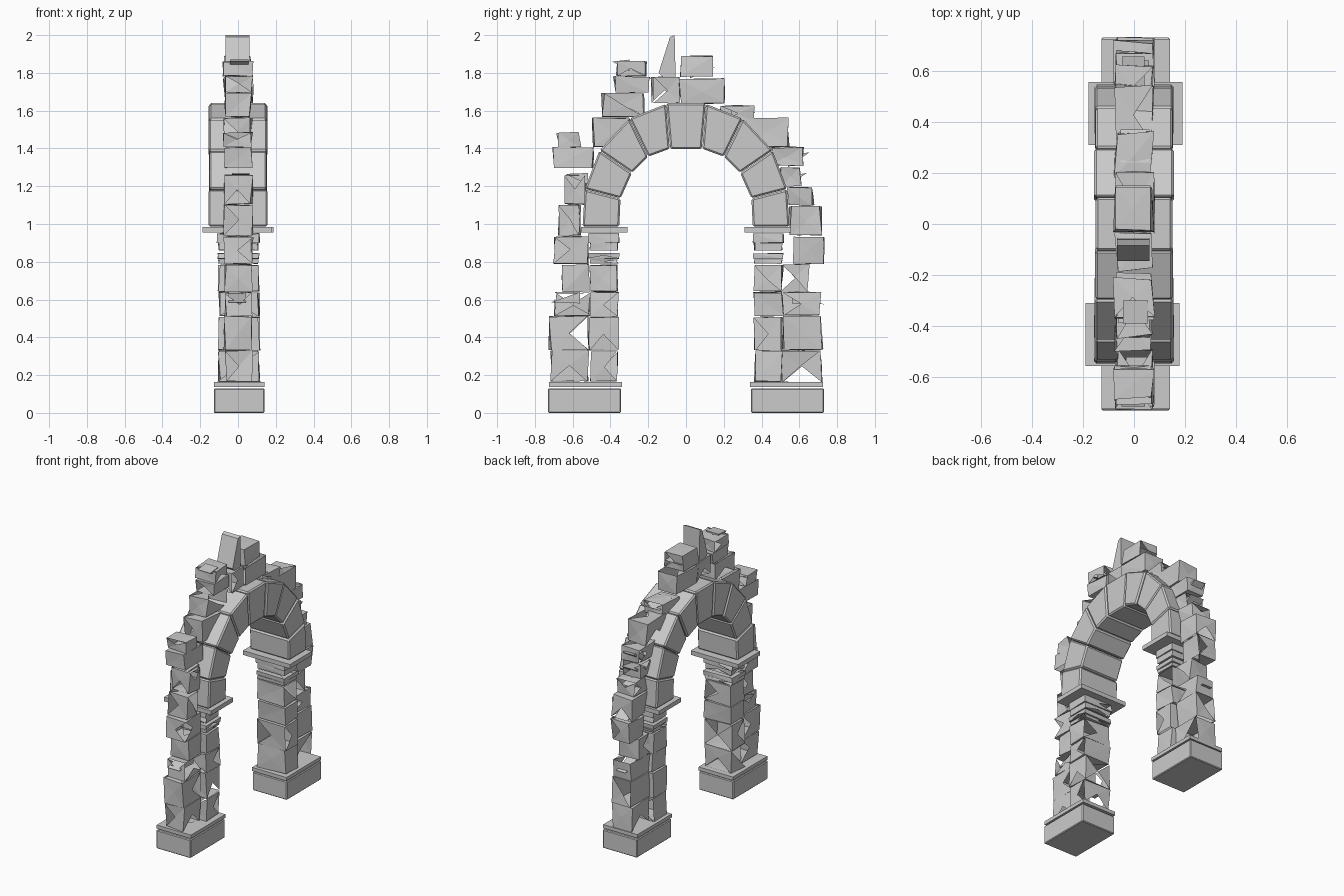
import bpy, bmesh, random
from mathutils import Vector

random.seed(4)


def finish(bm, name, bevel=0.0):
    mesh = bpy.data.meshes.new(name)
    bm.to_mesh(mesh)
    bm.free()
    ob = bpy.data.objects.new(name, mesh)
    bpy.context.collection.objects.link(ob)
    if bevel:
        mod = ob.modifiers.new("chamfer", 'BEVEL')
        mod.width = bevel
        mod.segments = 1
    return ob


def block(name, x0, x1, y0, y1, z0, z1, jitter=0.0, bevel=0.0, broken=0.0):
    """Box given by its limits; jitter roughens it, broken is the share of lost facets."""
    bm = bmesh.new()
    bmesh.ops.create_cube(bm, size=1)
    for v in bm.verts:
        v.co = Vector((x1 if v.co.x > 0 else x0,
                       y1 if v.co.y > 0 else y0,
                       z1 if v.co.z > 0 else z0))
        v.co += Vector([random.uniform(-jitter, jitter) for _ in range(2)]
                       + [random.uniform(-jitter, jitter) * 0.4])
    if jitter:
        # facet each side around an off-centre point, then chip some facets away
        poked = bmesh.ops.poke(bm, faces=bm.faces)
        for v in poked["verts"]:
            v.co += Vector([random.uniform(-jitter, jitter) * 0.6 for _ in range(3)])
        lost = [f for f in bm.faces if random.random() < broken]
        bmesh.ops.delete(bm, geom=lost, context='FACES')
    return finish(bm, name, bevel)


def prism(name, profile, x0, x1, bevel=0.0):
    """Extrude a (y, z) outline along x."""
    bm = bmesh.new()
    a = [bm.verts.new((x0, y, z)) for y, z in profile]
    b = [bm.verts.new((x1, y, z)) for y, z in profile]
    n = len(a)
    bm.faces.new(a)
    bm.faces.new(b[::-1])
    for i in range(n):
        bm.faces.new((a[i], a[(i + 1) % n], b[(i + 1) % n], b[i]))
    bmesh.ops.recalc_face_normals(bm, faces=bm.faces)
    return finish(bm, name, bevel)


def mirrored(s, a, b):
    return (a, b) if s > 0 else (-b, -a)


# Piers: plinth, ashlar courses, necking mouldings and impost slab
courses = [0.165, 0.33, 0.51, 0.64, 0.785]
for s in (-1, 1):
    block("plinth", -0.128, 0.14, *mirrored(s, 0.345, 0.73), 0, 0.13, bevel=0.005)
    block("plinth_cap", -0.128, 0.14, *mirrored(s, 0.34, 0.725), 0.138, 0.163)
    for z0, z1 in zip(courses, courses[1:]):
        block("pier_stone", -0.1, 0.11, *mirrored(s, 0.362, 0.51),
              z0 + 0.003, z1 - 0.003, 0.008, broken=0.14)
    for z0, z1, d in ((0.79, 0.812, 0.0), (0.817, 0.845, 0.006),
                      (0.86, 0.9, 0.0), (0.9, 0.95, 0.008)):
        block("neck_moulding", -0.102 - d, 0.105 + d,
              *mirrored(s, 0.362 - d, 0.508 + d), z0, z1, 0.004, broken=0.1)
    cx = 0.005 * s
    block("impost_slab", cx - 0.184, cx + 0.184,
          *mirrored(s, 0.31, 0.555), 0.955, 0.985)

# Arch ring: paired inner and outer joint points for the right half
inner = [(0.352, 0.985), (0.345, 1.135), (0.285, 1.27), (0.2, 1.355), (0.085, 1.397)]
outer = [(0.549, 0.985), (0.537, 1.185), (0.46, 1.39), (0.3, 1.56), (0.105, 1.638)]
for s in (-1, 1):
    for i in range(4):
        quad = [inner[i], outer[i], outer[i + 1], inner[i + 1]]
        c = (sum(p[0] for p in quad) / 4, sum(p[1] for p in quad) / 4)
        # leave a fine joint between neighbouring stones
        quad = [(s * (c[0] + (y - c[0]) * 0.985), c[1] + (z - c[1]) * 0.985)
                for y, z in quad]
        w = random.uniform(0.15, 0.157)
        prism("voussoir", quad, -w, w, 0.009)
k = [(-0.083, 1.397), (0.083, 1.397), (0.104, 1.64), (-0.104, 1.64)]
prism("keystone", k, -0.15, 0.15, 0.009)

# Ragged remains of the wall: y0, y1, z0, z1 of each stone
left = [(-0.71, -0.52, 0.165, 0.33), (-0.72, -0.52, 0.335, 0.51),
        (-0.69, -0.51, 0.515, 0.635), (-0.65, -0.515, 0.64, 0.785),
        (-0.70, -0.52, 0.79, 0.93), (-0.68, -0.56, 0.94, 1.1),
        (-0.64, -0.53, 1.105, 1.26),
        (-0.70, -0.49, 1.3, 1.405), (-0.68, -0.56, 1.41, 1.485),
        (-0.49, -0.3, 1.41, 1.56), (-0.44, -0.22, 1.57, 1.69)]
top = [(-0.38, -0.2, 1.7, 1.78), (-0.37, -0.21, 1.785, 1.86),
       (-0.18, -0.03, 1.64, 1.775), (-0.03, 0.21, 1.64, 1.77),
       (-0.03, 0.14, 1.78, 1.89)]
right = [(0.18, 0.36, 1.54, 1.625), (0.33, 0.54, 1.41, 1.56),
         (0.45, 0.62, 1.31, 1.405), (0.5, 0.61, 1.2, 1.3),
         (0.54, 0.67, 1.1, 1.195), (0.55, 0.715, 0.94, 1.095),
         (0.575, 0.73, 0.79, 0.93), (0.51, 0.645, 0.645, 0.785),
         (0.51, 0.71, 0.515, 0.64), (0.51, 0.72, 0.335, 0.51),
         (0.51, 0.72, 0.165, 0.33)]
for y0, y1, z0, z1 in left + top + right:
    w = random.uniform(0.067, 0.075)
    block("wall_stone", -w, w, y0, y1, z0, z1, 0.01, broken=0.17)

# Upright peak stone, split along a slant
prism("peak_stone", [(-0.12, 1.775), (-0.055, 1.775), (-0.06, 2.0),
                     (-0.085, 1.99), (-0.145, 1.8)], -0.066, 0.06)

# Thin broken shards sticking out of the wall edge: root, tip (y, z)
shards = [((-0.56, 0.61), (-0.715, 0.585)), ((0.56, 0.61), (0.73, 0.575)),
          ((-0.52, 1.24), (-0.64, 1.265)), ((0.54, 1.33), (0.655, 1.38)),
          ((0.02, 1.8), (0.15, 1.83)), ((-0.3, 1.84), (-0.39, 1.86)),
          ((0.24, 1.6), (0.37, 1.59)), ((0.58, 1.0), (0.72, 0.94)),
          ((0.52, 1.22), (0.64, 1.27)), ((0.55, 1.16), (0.67, 1.16))]
for (y0, z0), (y1, z1) in shards:
    tri = [(y0, z0 - 0.03), (y1, z1), (y0, z0 + 0.03)]
    prism("stone_shard", tri, random.uniform(-0.07, -0.03), random.uniform(0.03, 0.07))
